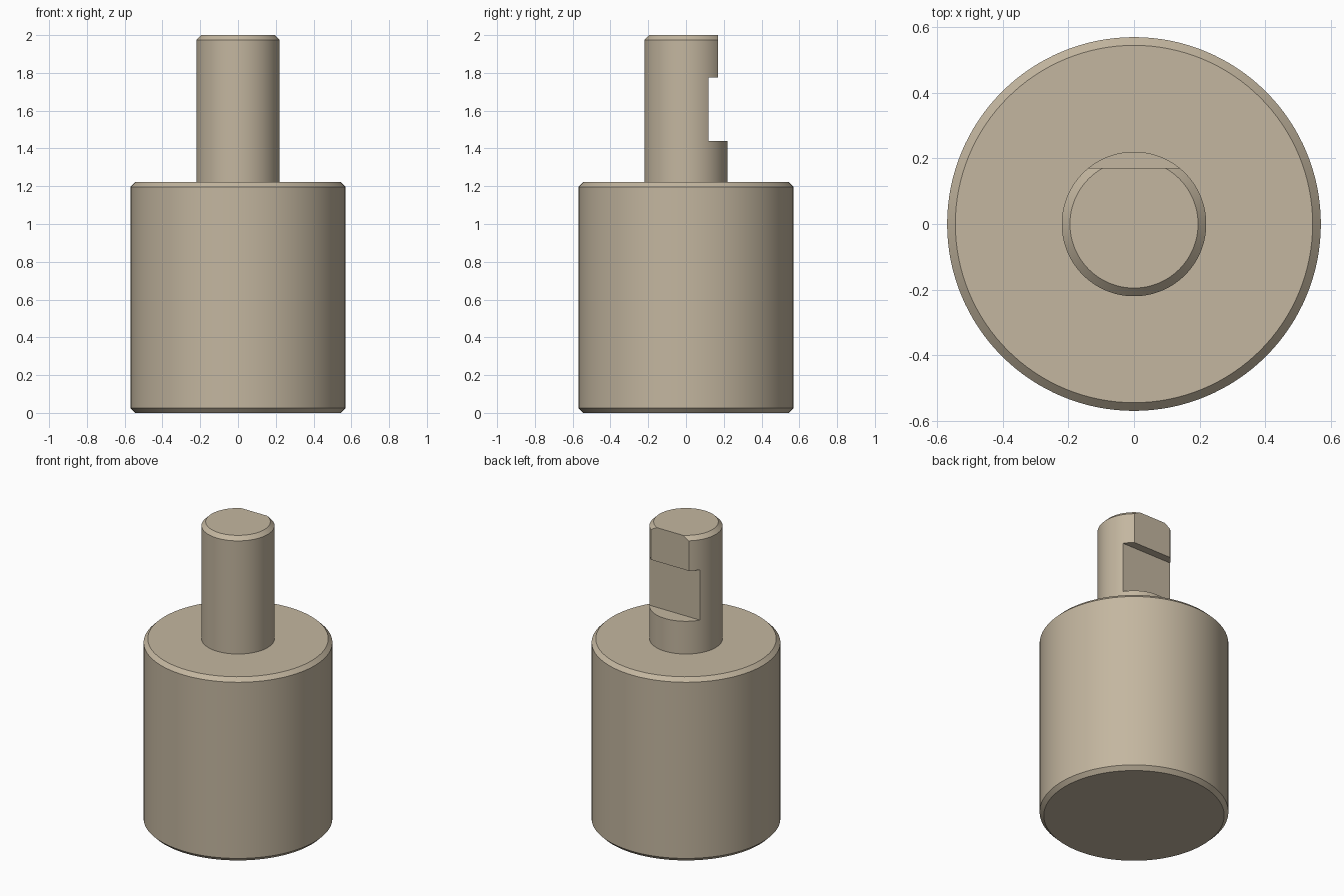
import bpy, bmesh, math

if "Cube" in bpy.data.objects:
    bpy.data.objects.remove(bpy.data.objects["Cube"])

SEGMENTS = 128
CHAMFER = 0.025
BODY_R, BODY_TOP = 0.569, 1.222
SHAFT_R, TOP = 0.22, 2.0


def lathe(name, profile):
    """Revolve an (r, z) profile that starts and ends on the axis."""
    bm = bmesh.new()
    verts = [bm.verts.new((r, 0, z)) for r, z in profile]
    edges = [bm.edges.new(pair) for pair in zip(verts, verts[1:])]
    bmesh.ops.spin(bm, geom=verts + edges, cent=(0, 0, 0), axis=(0, 0, 1),
                   angle=math.tau, steps=SEGMENTS)
    bmesh.ops.remove_doubles(bm, verts=bm.verts, dist=1e-5)
    # Merge the end fans into single flat caps
    poles = [v for v in bm.verts if math.hypot(v.co.x, v.co.y) < 1e-5]
    bmesh.ops.dissolve_verts(bm, verts=poles)
    bmesh.ops.recalc_face_normals(bm, faces=bm.faces)
    mesh = bpy.data.meshes.new(name)
    bm.to_mesh(mesh)
    bm.free()
    obj = bpy.data.objects.new(name, mesh)
    bpy.context.collection.objects.link(obj)
    return obj


def cut_flat(obj, y, z0, z1):
    """Mill a flat on the back of the shaft between two heights."""
    depth = 0.3
    bpy.ops.mesh.primitive_cube_add(size=1, location=(0, y + depth / 2, (z0 + z1) / 2))
    cutter = bpy.context.object
    cutter.name = "flat_cutter"
    cutter.scale = (0.8, depth, z1 - z0)
    cutter.hide_render = True
    cutter.data.materials.append(metal)
    mod = obj.modifiers.new("flat", 'BOOLEAN')
    mod.operation = 'DIFFERENCE'
    mod.solver = 'EXACT'
    mod.object = cutter
    bpy.ops.object.select_all(action='DESELECT')
    bpy.context.view_layer.objects.active = obj
    obj.select_set(True)
    bpy.ops.object.modifier_apply(modifier=mod.name)
    bpy.data.objects.remove(cutter)


# Warm brown-grey metal
metal = bpy.data.materials.new("warm_metal")
metal.diffuse_color = (0.55, 0.47, 0.35, 1)
metal.use_nodes = True
metal.node_tree.nodes["Principled BSDF"].inputs["Base Color"].default_value = metal.diffuse_color

# Chamfered cylinder body with the narrow shaft on top
stud = lathe("body_and_shaft", [
    (0, 0), (BODY_R - CHAMFER, 0), (BODY_R, CHAMFER),
    (BODY_R, BODY_TOP - CHAMFER), (BODY_R - CHAMFER, BODY_TOP),
    (SHAFT_R, BODY_TOP), (SHAFT_R, TOP - CHAMFER),
    (SHAFT_R - CHAMFER, TOP), (0, TOP)])
stud.data.materials.append(metal)

# Deep notch, then the shallow flat running to the shaft tip
cut_flat(stud, 0.118, 1.44, 1.775)
cut_flat(stud, 0.17, 1.7, 2.1)

bpy.ops.object.shade_smooth_by_angle(angle=math.radians(30))
